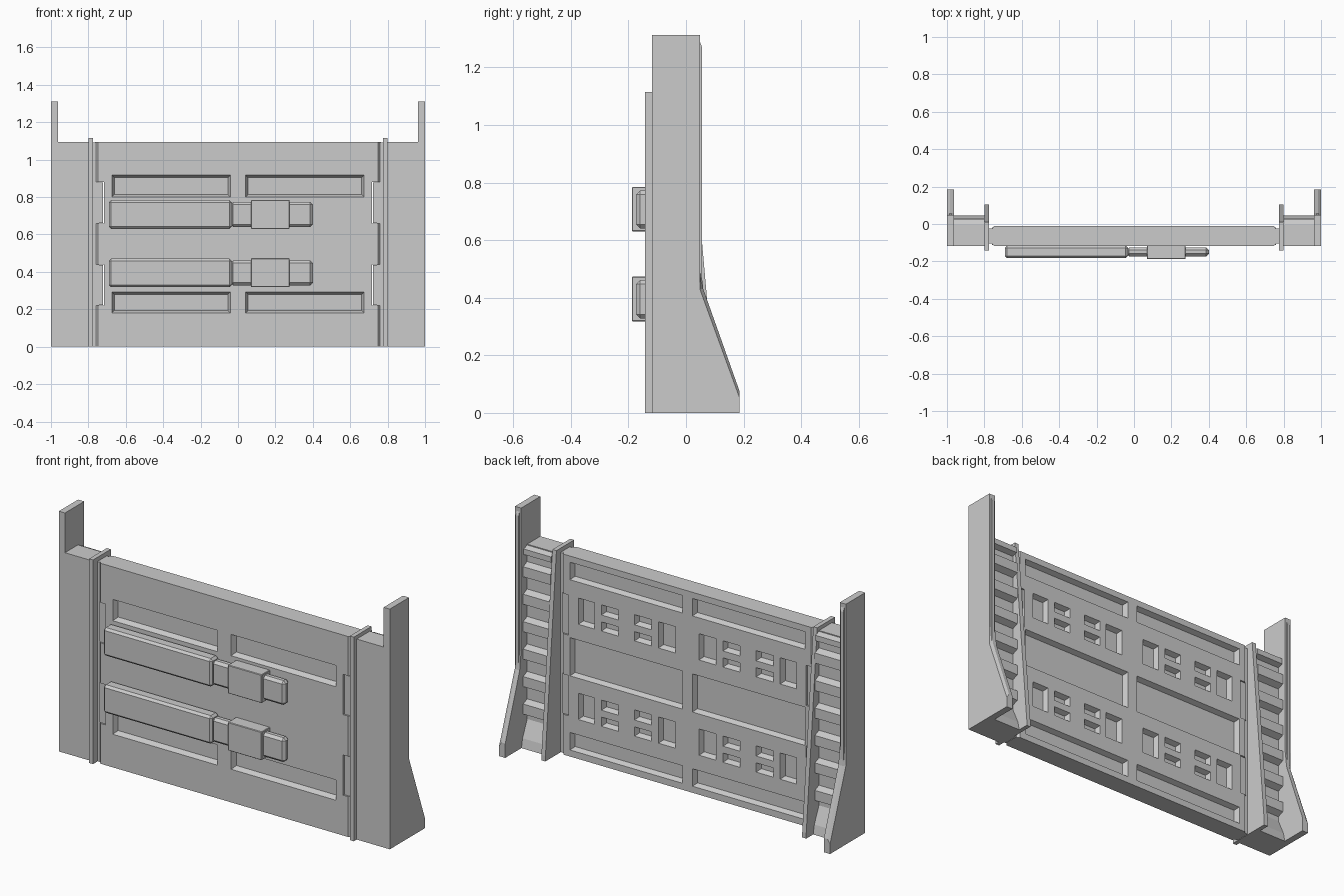
import bpy, bmesh

if "Cube" in bpy.data.objects:
    bpy.data.objects.remove(bpy.data.objects["Cube"])


def finish(name, bm):
    bmesh.ops.recalc_face_normals(bm, faces=bm.faces[:])
    me = bpy.data.meshes.new(name)
    bm.to_mesh(me)
    bm.free()
    ob = bpy.data.objects.new(name, me)
    bpy.context.collection.objects.link(ob)
    return ob


def add_loft(bm, a, b):
    """Closed solid between two matching outlines."""
    va, vb = [bm.verts.new(p) for p in a], [bm.verts.new(p) for p in b]
    bm.faces.new(va)
    bm.faces.new(vb[::-1])
    n = len(va)
    for i in range(n):
        j = (i + 1) % n
        bm.faces.new((va[i], vb[i], vb[j], va[j]))


def rect(x0, x1, z0, z1, y, inset=0):
    x0, x1, z0, z1 = x0 + inset, x1 - inset, z0 + inset, z1 - inset
    return [(x0, y, z0), (x1, y, z0), (x1, y, z1), (x0, y, z1)]


def add_box(bm, x0, x1, y0, y1, z0, z1, inset=0):
    add_loft(bm, rect(x0, x1, z0, z1, y0), rect(x0, x1, z0, z1, y1, inset))


def extrude_x(name, profile, x0, x1):
    bm = bmesh.new()
    add_loft(bm, [(x0, y, z) for y, z in profile], [(x1, y, z) for y, z in profile])
    return finish(name, bm)


def mirrored(bm, s, x0, x1, *rest, **kw):
    a, b = sorted((s * x0, s * x1))
    add_box(bm, a, b, *rest, **kw)


def bevel(ob, width):
    m = ob.modifiers.new("edge", 'BEVEL')
    m.width, m.segments = width, 1


# Gate panel with chamfered ends
FRONT, BACK = -0.118, -0.012
bm = bmesh.new()
outline = [(-.748, FRONT), (.748, FRONT), (.765, FRONT + .02), (.765, BACK - .02),
           (.748, BACK), (-.748, BACK), (-.765, BACK - .02), (-.765, FRONT + .02)]
add_loft(bm, [(x, y, 0) for x, y in outline], [(x, y, 1.095) for x, y in outline])
panel = finish("gate_panel", bm)

# Recesses: front slots, back trays, back windows and hinge pockets
bm = bmesh.new()
D, LIP = .028, .002
front = [(.04, .675, .80, .918), (.04, .675, .18, .293)]
back = [(.03, .71, .965, 1.062), (.03, .71, .44, .65), (.03, .71, .035, .132)]
for z0, z1, zm0, zm1 in ((.735, .88, .787, .823), (.215, .36, .267, .303)):
    for x0, x1 in ((.07, .175), (.56, .66)):
        back.append((x0, x1, z0, z1))
    for x0, x1 in ((.215, .32), (.415, .52)):
        back += [(x0, x1, z0, zm0), (x0, x1, zm1, z1)]
for s in (-1, 1):
    for x0, x1, z0, z1 in front:
        mirrored(bm, s, x0, x1, FRONT - LIP, FRONT + D, z0, z1, inset=.014)
    for x0, x1, z0, z1 in back:
        mirrored(bm, s, x0, x1, BACK + LIP, BACK - D, z0, z1, inset=.012)
    for z0 in (.22, .66):
        mirrored(bm, s, .717, .78, FRONT - .01, BACK + .01, z0, z0 + .22)
cutter = finish("recess_cutter", bm)
cutter.hide_render = True
mod = panel.modifiers.new("recesses", 'BOOLEAN')
mod.object, mod.operation, mod.solver = cutter, 'DIFFERENCE', 'EXACT'
bpy.context.view_layer.objects.active = panel
bpy.ops.object.modifier_apply(modifier=mod.name)
bpy.data.objects.remove(cutter)

# Sliding bolts on the front
for row, z0 in (("upper", .63), ("lower", .318)):
    for part, x0, x1, y0, a, b, w in (("bolt_housing", -.69, -.033, -.183, 0, .153, .012),
                                      ("bolt_rod", -.04, .40, -.173, .01, .143, .014),
                                      ("bolt_keeper", .07, .275, -.188, 0, .155, .003)):
        bm = bmesh.new()
        add_box(bm, x0, x1, y0, FRONT + .003 if part != "bolt_rod" else -.125, z0 + a, z0 + b)
        bevel(finish(f"{row}_{part}", bm), w)

for side, s in (("left", -1), ("right", 1)):
    # Hinge barrels filling the pockets
    bm = bmesh.new()
    mirrored(bm, s, .742, .78, -.105, -.025, .002, 1.092)
    for z0 in (.222, .662):
        mirrored(bm, s, .722, .76, -.112, -.018, z0, z0 + .216)
    finish(f"{side}_hinge", bm)

    # Inner fin, widening at the back towards the floor
    fin = [(-.143, 0), (.105, 0), (.105, .03), (.01, 1.115), (-.143, 1.115)]
    extrude_x(f"{side}_fin", fin, s * .776, s * .80)

    # Web plate with stepped cleats down its back
    web = [(-.118, 0), (.045, 0), (.035, .05), (-.005, .14)]
    for i in range(7):
        z = .165 + i * .15
        if i == 6:
            web += [(-.005, z - .025), (.025, z - .015), (.025, z + .015), (-.005, z + .025)]
        else:
            web += [(-.005, z), (.03, z + .015), (.03, z + .07), (-.005, z + .085)]
    web += [(-.005, 1.095), (-.118, 1.095)]
    extrude_x(f"{side}_web_plate", web, s * .799, s * .965)

    # Outer post with sloped foot, outer back edge chamfered along the foot
    outer = [(-.118, 0), (.185, 0), (.185, .055), (.048, .43), (.048, 1.312), (-.118, 1.312)]
    inner = [(-.118, 0), (.185, 0), (.185, .078), (.060, .43), (.048, .53), (.048, 1.312), (-.118, 1.312)]
    outer.insert(4, (.048, .53))
    bm = bmesh.new()
    add_loft(bm, [(s * 1.0, y, z) for y, z in outer], [(s * .985, y, z) for y, z in inner])
    add_loft(bm, [(s * .985, y, z) for y, z in inner], [(s * .963, y, z) for y, z in inner])
    bmesh.ops.remove_doubles(bm, verts=bm.verts[:], dist=1e-5)
    # drop the shared wall between the two lofts
    walls = [f for f in bm.faces if all(abs(abs(v.co.x) - .985) < 1e-4 for v in f.verts)]
    bmesh.ops.delete(bm, geom=walls, context='FACES_ONLY')
    finish(f"{side}_post", bm)

    # Raised guide strip on the back of the post
    strip = [(.04, .44), (.056, .45), (.056, 1.27), (.048, 1.29), (.04, 1.29)]
    extrude_x(f"{side}_guide_strip", strip, s * .972, s * .99)
